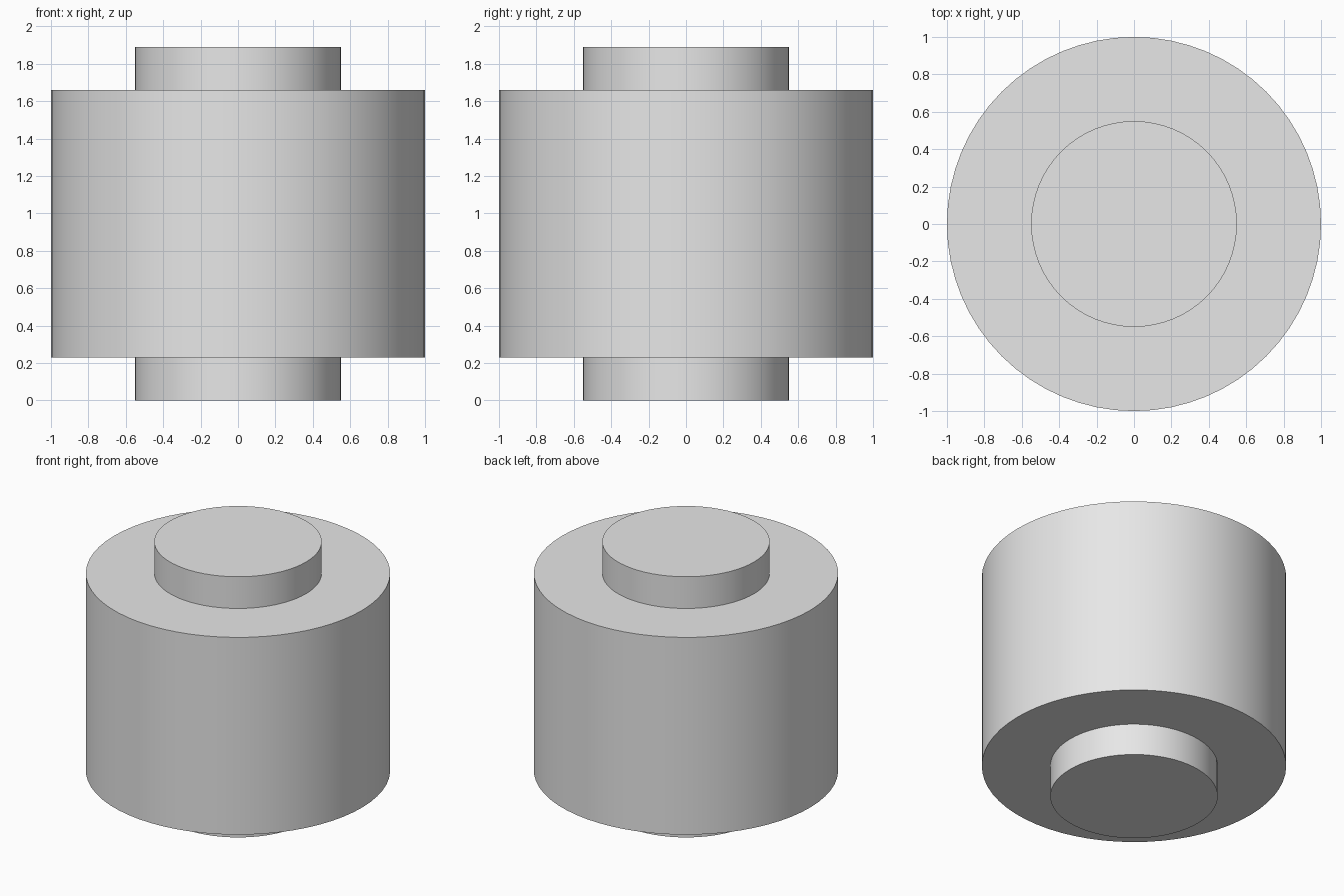
import bpy
import math

cube = bpy.data.objects.get("Cube")
if cube:
    bpy.data.objects.remove(cube, do_unlink=True)

grey = bpy.data.materials.new("light_grey")
grey.use_nodes = True
COLOUR = (0.8, 0.8, 0.8, 1.0)
grey.diffuse_color = COLOUR
for node in grey.node_tree.nodes:
    if node.type == 'BSDF_PRINCIPLED':
        node.inputs["Base Color"].default_value = COLOUR


def cylinder(name, radius, bottom, top):
    """Upright capped cylinder between two heights."""
    bpy.ops.mesh.primitive_cylinder_add(
        vertices=64, radius=radius, depth=top - bottom,
        location=(0, 0, (bottom + top) / 2))
    obj = bpy.context.object
    obj.name = name
    obj.data.name = name
    obj.data.materials.append(grey)
    bpy.ops.object.shade_smooth_by_angle(angle=math.radians(30))
    return obj


BODY_BOTTOM, BODY_TOP, HEIGHT = 0.23, 1.66, 1.89

# Wide drum with a narrow hub at each end
cylinder("drum_body", 1.0, BODY_BOTTOM, BODY_TOP)
cylinder("lower_hub", 0.55, 0.0, BODY_BOTTOM)
cylinder("upper_hub", 0.55, BODY_TOP, HEIGHT)
